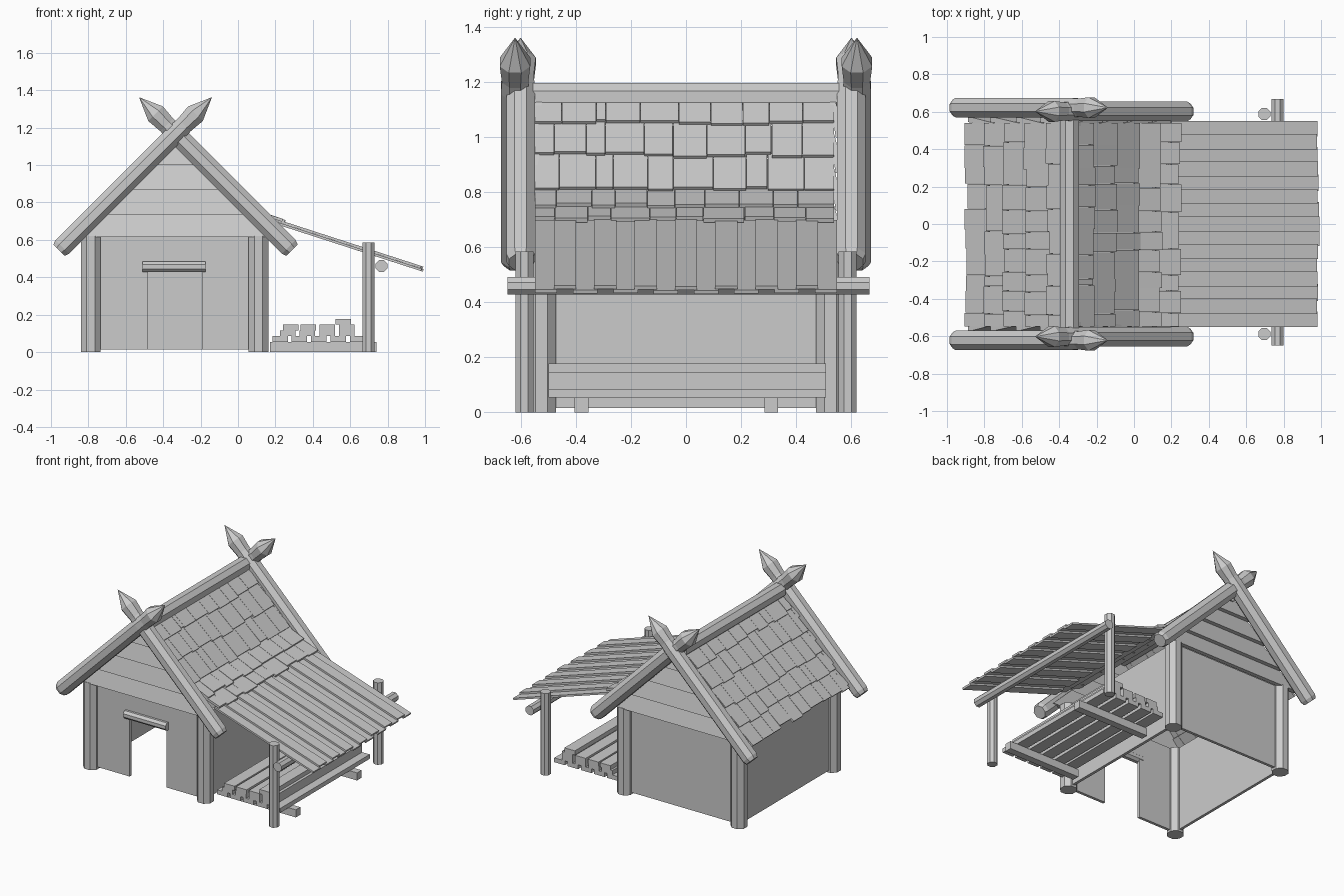
import bpy, bmesh, math, random
from mathutils import Vector

if "Cube" in bpy.data.objects:
    bpy.data.objects.remove(bpy.data.objects["Cube"])

random.seed(4)
CX, APEX = -0.334, 1.168      # ridge line x and rafter crossing height


def finish(name, bm):
    bmesh.ops.recalc_face_normals(bm, faces=bm.faces)
    me = bpy.data.meshes.new(name)
    bm.to_mesh(me)
    bm.free()
    ob = bpy.data.objects.new(name, me)
    bpy.context.collection.objects.link(ob)
    return ob


def prism(bm, section, y0, y1):
    """Extrude an (x, z) outline along y."""
    a = [bm.verts.new((x, y0, z)) for x, z in section]
    b = [bm.verts.new((x, y1, z)) for x, z in section]
    bm.faces.new(a)
    bm.faces.new(b[::-1])
    n = len(a)
    for i in range(n):
        bm.faces.new((a[i], b[i], b[(i + 1) % n], a[(i + 1) % n]))


def box(bm, x0, x1, y0, y1, z0, z1):
    prism(bm, [(x0, z0), (x1, z0), (x1, z1), (x0, z1)], y0, y1)


def slab(bm, p, q, y0, y1, t):
    """Board whose top runs from p to q in the xz plane."""
    d = Vector((q[0] - p[0], q[1] - p[1])).normalized()
    n = Vector((-d.y, d.x)) * t
    if n.y > 0:
        n = -n
    prism(bm, [p, q, (q[0] + n.x, q[1] + n.y), (p[0] + n.x, p[1] + n.y)], y0, y1)


def log(name, a, b, rings, sides=8):
    """Log from a to b; rings are (distance from a, radius); radius 0 makes a point."""
    a, b = Vector(a), Vector(b)
    q = (b - a).to_track_quat('Z', 'Y')
    bm = bmesh.new()
    prev = None
    for s, r in rings:
        if r == 0:
            tip = bm.verts.new(a + q @ Vector((0, 0, s)))
            for i in range(sides):
                bm.faces.new((prev[i], prev[(i + 1) % sides], tip))
            return finish(name, bm)
        cur = []
        for i in range(sides):
            t = 2 * math.pi * (i + 0.5) / sides
            cur.append(bm.verts.new(a + q @ Vector((r * math.cos(t), r * math.sin(t), s))))
        if prev:
            for i in range(sides):
                j = (i + 1) % sides
                bm.faces.new((prev[i], prev[j], cur[j], cur[i]))
        else:
            bm.faces.new(cur[::-1])
        prev = cur
    bm.faces.new(prev)
    return finish(name, bm)


def rod(name, a, b, r, sides=8):
    return log(name, a, b, [(0, r), ((Vector(b) - Vector(a)).length, r)], sides)


# Corner posts
for x in (-0.787, 0.11):
    for y in (-0.525, 0.525):
        rod("corner_post", (x, y, 0), (x, y, 0.62), 0.057)

# Walls, with a doorway in the front
bm = bmesh.new()
for x0, x1, z0 in ((-0.787, -0.48, 0.015), (-0.48, -0.19, 0.45), (-0.19, 0.11, 0.015)):
    box(bm, x0, x1, -0.535, -0.515, z0, 0.62)
finish("front_wall", bm)
bm = bmesh.new()
box(bm, -0.787, 0.11, 0.515, 0.535, 0.015, 0.62)
finish("back_wall", bm)
for x in (-0.787, 0.11):
    bm = bmesh.new()
    box(bm, x - 0.01, x + 0.01, -0.52, 0.52, 0.015, 0.62)
    finish("side_wall", bm)

# Door lintel
rod("door_lintel", (-0.51, -0.54, 0.457), (-0.175, -0.54, 0.457), 0.03)

# Gable clapboards, each leaning out at its lower edge
for s in (-1, 1):
    bm = bmesh.new()
    for z0, z1 in ((0.615, 0.75), (0.735, 0.885), (0.87, 1.01), (1.0, 1.15)):
        vs = []
        for z, y in ((z0, 0.575), (z1, 0.54), (z1, 0.52), (z0, 0.545)):
            w = APEX - z
            vs.append([bm.verts.new((CX + k * w, s * y, z)) for k in (-1, 1)])
        for i in range(4):
            a, b = vs[i], vs[(i + 1) % 4]
            bm.faces.new((a[0], a[1], b[1], b[0]))
        for k in (0, 1):
            bm.faces.new([v[k] for v in vs])
    finish("gable_boards", bm)

# Crossed rafters with sharpened ends
L = 0.818 * math.sqrt(2)
for s in (-1, 1):
    for side, y in ((1, 0.622), (-1, 0.602)):
        a = (CX - side * 0.623, s * y, 0.545)
        b = (CX + side * 0.195, s * y, 1.363)
        log("crossed_rafter", a, b, [(0, 0.046), (0.025, 0.056), (L - 0.27, 0.056),
            (L - 0.21, 0.052), (L - 0.125, 0.06), (L, 0)])

# Ridge log
rod("ridge_log", (-0.345, -0.56, 1.148), (-0.345, 0.56, 1.148), 0.054)


# Shingled roof slopes
def shingles(name, pts, seed):
    rnd = random.Random(seed)
    cols = [-0.55, -0.47, -0.345, -0.275, -0.15, -0.04, 0.08, 0.2, 0.31, 0.42, 0.54]
    bm = bmesh.new()
    for r in range(len(pts) - 1):
        p, q = Vector(pts[r]), Vector(pts[r + 1])
        d = (q - p).normalized()
        edges = [cols[0]] + [c + rnd.uniform(-0.02, 0.02) for c in cols[1:-1]] + [cols[-1]]
        for y0, y1 in zip(edges, edges[1:]):
            lo = q + d * rnd.uniform(-0.005, 0.02) + Vector((0, 0.012))
            hi = p - d * 0.02 - Vector((0, 0.006))
            slab(bm, tuple(hi), tuple(lo), y0 + 0.001, y1 - 0.001, 0.016)
    finish(name, bm)


def slope(dx, side):
    return (CX + side * dx, APEX - dx)


shingles("left_roof_shingles", [slope(d, -1) for d in (0.03, 0.125, 0.245, 0.36, 0.46, 0.56)], 1)
shingles("right_roof_shingles", [slope(d, 1) for d in (0.03, 0.115, 0.234, 0.355)]
         + [(0.135, 0.75), (0.24, 0.70)], 2)

# Lean-to roof planks in two alternating layers
bm = bmesh.new()
N = 15
w = 1.1 / N
for i in range(N):
    up = 0.006 if i % 2 else -0.008
    grow = 0.004 if i % 2 else 0.008
    y = -0.55 + i * w
    e = random.uniform(-0.01, 0.006)
    slab(bm, (0.2, 0.707 + up), (0.988 + e, 0.452 + up - e / 3),
         max(-0.55, y - grow), min(0.55, y + w + grow), 0.013)
finish("lean_to_planks", bm)

# Lean-to posts and beam
for y in (-0.588, 0.588):
    rod("lean_to_post", (0.697, y, 0), (0.697, y, 0.585), 0.035)
rod("lean_to_beam", (0.767, -0.65, 0.46), (0.767, 0.668, 0.46), 0.034)

# Timber stack on two bearers
bm = bmesh.new()
for y in (-0.38, 0.31):
    box(bm, 0.17, 0.74, y - 0.025, y + 0.025, 0, 0.054)
finish("stack_bearers", bm)
bm = bmesh.new()
rows = [(0.185, 0.285, 0.39, 0.495, 0.6), (0.225, 0.33, 0.435, 0.54),
        (0.24, 0.335, 0.435, 0.54), (0.52,)]
for r, xs in enumerate(rows):
    z = 0.054 + r * 0.031
    for x in xs:
        box(bm, x, x + 0.083, -0.5, 0.51, z, z + 0.031)
finish("stacked_boards", bm)
